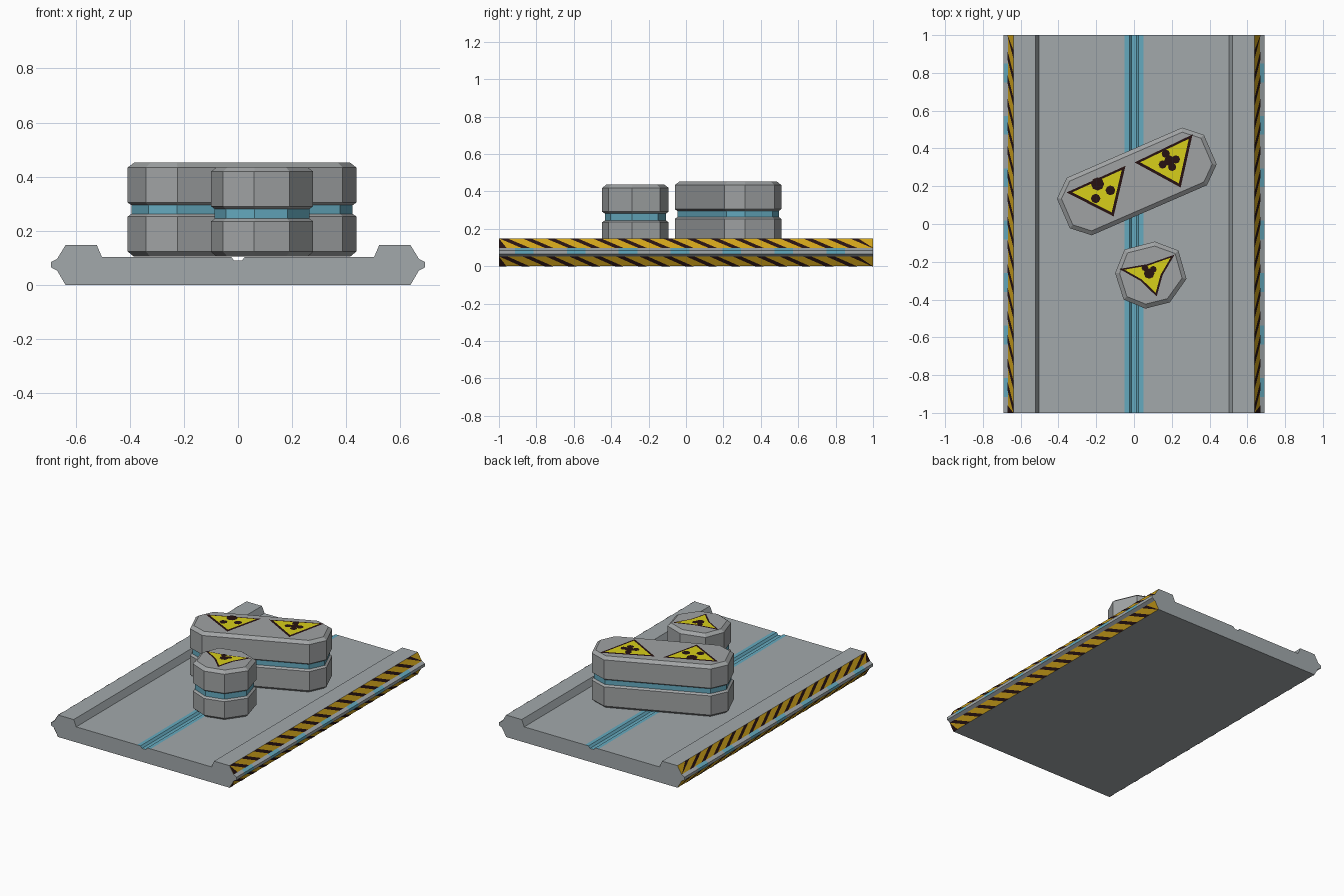
import bpy, bmesh, math
from mathutils import Vector

if "Cube" in bpy.data.objects:
    bpy.data.objects.remove(bpy.data.objects["Cube"])


def material(name, r, g, b):
    m = bpy.data.materials.new(name)
    m.diffuse_color = (r, g, b, 1)
    m.use_nodes = True
    m.node_tree.nodes["Principled BSDF"].inputs["Base Color"].default_value = m.diffuse_color
    return m


GREY = material("deck grey", 0.36, 0.395, 0.41)
STEEL = material("container grey", 0.35, 0.365, 0.37)
BLUE = material("light blue", 0.13, 0.40, 0.52)
AMBER = material("hazard amber", 0.62, 0.36, 0.01)
YELLOW = material("sign yellow", 0.68, 0.62, 0.01)
BLACK = material("near black", 0.02, 0.006, 0.006)


def finish(name, bm, mats):
    mesh = bpy.data.meshes.new(name)
    bm.to_mesh(mesh)
    bm.free()
    for m in mats:
        mesh.materials.append(m)
    ob = bpy.data.objects.new(name, mesh)
    bpy.context.collection.objects.link(ob)
    return ob


# Deck: half cross-section (x, z) from the centre groove out to the lower edge
half = [(0.014, 0.09), (0.025, 0.104), (0.05, 0.104), (0.503, 0.104), (0.522, 0.148),
        (0.637, 0.148), (0.668, 0.097), (0.69, 0.085), (0.69, 0.065), (0.668, 0.053), (0.637, 0)]
profile = [(-x, z) for x, z in reversed(half)] + half
dashes = [(c - 0.05, c + 0.05) for c in (-0.865 + 0.2775 * i for i in range(7))]
ys = [-1] + [y for d in dashes for y in d] + [1]

bm = bmesh.new()
rows = [[bm.verts.new((x, y, z)) for x, z in profile] for y in ys]
n = len(profile)
for j in range(len(ys) - 1):
    for i in range(n):
        k = (i + 1) % n
        f = bm.faces.new((rows[j][i], rows[j][k], rows[j + 1][k], rows[j + 1][i]))
        c = f.calc_center_median()
        ax = abs(c.x)
        if ax < 0.05 and c.z > 0.05:                       # groove lines
            f.material_index = 1
        elif ax > 0.67 and c.z > 0.07 and j % 2 == 1:      # side light dashes
            f.material_index = 1
        elif 0.64 < ax < 0.66:                             # hazard bands
            f.material_index = 2
bm.faces.new(rows[0])
bm.faces.new(rows[-1])
bmesh.ops.recalc_face_normals(bm, faces=bm.faces)
finish("deck", bm, [GREY, BLUE, AMBER])

# Diagonal black stripes on the four hazard bands
bm = bmesh.new()
PERIOD, WIDTH, SHEAR = 0.125, 0.045, 0.12
for side in (-1, 1):
    for a, b in ((half[5], half[6]), (half[9], half[10])):
        d = Vector((b[0] - a[0], 0, b[1] - a[1]))
        nrm = Vector((-d.z, 0, d.x)).normalized()
        for i in range(-1, 16):
            y = -1 + i * PERIOD
            pts = []
            for p, off in ((a, 0), (a, WIDTH), (b, SHEAR + WIDTH), (b, SHEAR)):
                q = Vector((p[0], max(-1, min(1, y + off)), p[1])) + nrm * 0.0015
                pts.append(bm.verts.new((q.x * side, q.y, q.z)))
            f = bm.faces.new(pts)
            f.normal_update()
            if f.normal.x * side < 0:
                f.normal_flip()
finish("hazard_stripes", bm, [BLACK])


# Containers: a plan outline lofted through (inset, height) rings
def container(name, outline, rings):
    bm = bmesh.new()
    cx = sum(p[0] for p in outline) / len(outline)
    cy = sum(p[1] for p in outline) / len(outline)
    loops = []
    for inset, z in rings:
        loop = []
        m = len(outline)
        for i, p in enumerate(outline):
            p = Vector(p)
            e1 = (p - Vector(outline[i - 1])).normalized()
            e2 = (Vector(outline[(i + 1) % m]) - p).normalized()
            inward = Vector((-e1.y - e2.y, e1.x + e2.x)).normalized()
            q = p + inward * inset / math.cos(math.pi / 8)
            loop.append(bm.verts.new((q.x, q.y, z)))
        loops.append(loop)
    for r in range(len(loops) - 1):
        lo, hi = loops[r], loops[r + 1]
        for i in range(len(lo)):
            k = (i + 1) % len(lo)
            f = bm.faces.new((lo[i], lo[k], hi[k], hi[i]))
            f.material_index = 1 if r == 3 else 0          # recessed blue ring
    bm.faces.new(loops[0])
    bm.faces.new(loops[-1])
    bmesh.ops.recalc_face_normals(bm, faces=bm.faces)
    return finish(name, bm, [STEEL, BLUE])


def ring_heights(base, top, mid, gap):
    return [(0.02, base), (0, base + 0.018), (0, mid - gap - 0.01), (0.013, mid - gap),
            (0.013, mid + gap), (0, mid + gap + 0.01), (0, top - 0.018), (0.022, top)]


# Long container: stretched octagon, turned on the deck
a = math.radians(23.5)
corner = [(0.424, -0.085), (0.424, 0.085), (0.333, 0.166), (-0.333, 0.166)]
corner += [(-x, -y) for x, y in corner]
long_outline = [(0.015 + x * math.cos(a) - y * math.sin(a),
                 0.225 + x * math.sin(a) + y * math.cos(a)) for x, y in corner]
LONG_TOP, SHORT_TOP = 0.452, 0.437
container("long_container", long_outline, ring_heights(0.106, LONG_TOP, 0.279, 0.016))

# Small container: slightly uneven octagon
short_outline = [(0.278, -0.29), (0.235, -0.14), (0.11, -0.093), (-0.05, -0.135),
                 (-0.1, -0.26), (-0.055, -0.4), (0.06, -0.448), (0.19, -0.415)]
container("small_container", short_outline, ring_heights(0.105, SHORT_TOP, 0.263, 0.018))


# Warning signs: black triangle, smaller yellow triangle, black blobs
def flat(bm, pts, z, index):
    f = bm.faces.new([bm.verts.new((x, y, z)) for x, y in pts])
    f.material_index = index
    f.normal_update()
    if f.normal.z < 0:
        f.normal_flip()


def sign(name, tri, z, blobs, pinch=0.0):
    bm = bmesh.new()
    tri = [Vector(p) for p in tri]
    c = sum(tri, Vector((0, 0))) / 3
    pts = []
    for i in range(3):                                     # sides bowed inward by pinch
        mid = (tri[i] + tri[(i + 1) % 3]) / 2
        pts += [tri[i], mid + (c - mid) * pinch]
    flat(bm, pts, z + 0.0015, 1)
    flat(bm, [c + (p - c) * 0.84 for p in pts], z + 0.003, 0)
    for k, (x, y, r) in enumerate(blobs):
        flat(bm, [(x + r * math.cos(t * math.pi / 4), y + r * math.sin(t * math.pi / 4))
                  for t in range(8)], z + 0.0045 + k * 0.0002, 1)
    finish(name, bm, [YELLOW, BLACK])


sign("left_sign", [(-0.357, 0.167), (-0.045, 0.308), (-0.108, 0.04)], LONG_TOP,
     [(-0.193, 0.212, 0.035), (-0.125, 0.178, 0.026), (-0.203, 0.135, 0.025)])
sign("right_sign", [(0.003, 0.326), (0.31, 0.474), (0.247, 0.193)], LONG_TOP,
     [(0.188, 0.335, 0.028), (0.168, 0.372, 0.022), (0.222, 0.342, 0.022),
      (0.152, 0.315, 0.022), (0.202, 0.302, 0.022)])
sign("small_sign", [(-0.077, -0.238), (0.215, -0.162), (0.12, -0.384)], SHORT_TOP,
     [(0.08, -0.262, 0.028), (0.058, -0.232, 0.018), (0.102, -0.24, 0.018)], pinch=0.2)
